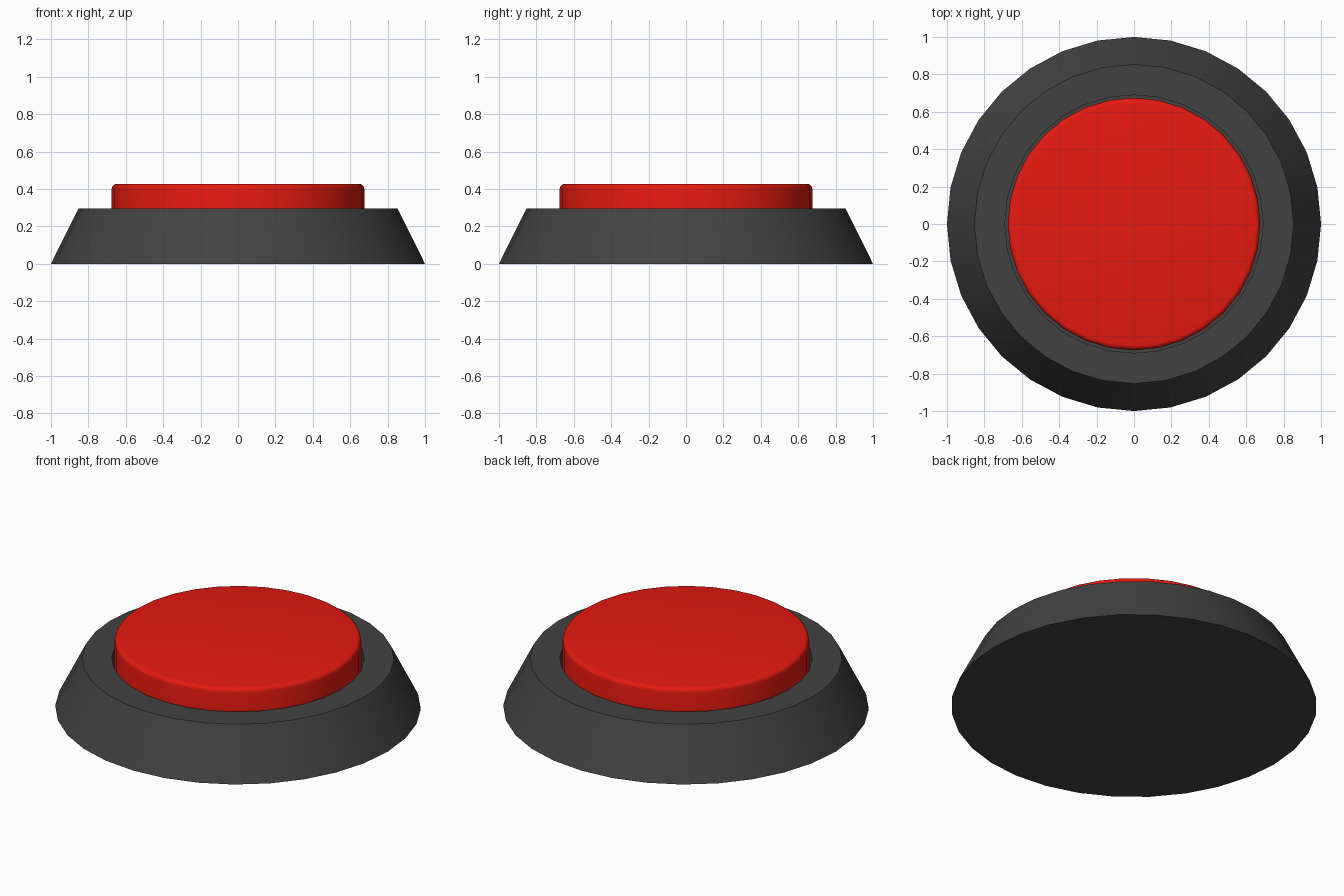
import bpy, bmesh, math

if "Cube" in bpy.data.objects:
    bpy.data.objects.remove(bpy.data.objects["Cube"])

SIDES = 32


def lathe(name, profile, color):
    """Revolve an (r, z) profile around z; the first and last rings are capped."""
    bm = bmesh.new()
    rings = []
    for r, z in profile:
        rings.append([bm.verts.new((r * math.cos(2 * math.pi * i / SIDES),
                                    r * math.sin(2 * math.pi * i / SIDES), z))
                      for i in range(SIDES)])
    for a, b in zip(rings, rings[1:]):
        for i in range(SIDES):
            j = (i + 1) % SIDES
            bm.faces.new((a[i], a[j], b[j], b[i]))
    bm.faces.new(rings[0][::-1])
    bm.faces.new(rings[-1])
    bmesh.ops.recalc_face_normals(bm, faces=bm.faces)
    mesh = bpy.data.meshes.new(name)
    bm.to_mesh(mesh)
    bm.free()
    obj = bpy.data.objects.new(name, mesh)
    bpy.context.collection.objects.link(obj)
    mat = bpy.data.materials.new(name + "_material")
    mat.diffuse_color = color
    mat.use_nodes = True
    mat.node_tree.nodes["Principled BSDF"].inputs["Base Color"].default_value = mat.diffuse_color
    mesh.materials.append(mat)
    bpy.ops.object.select_all(action='DESELECT')
    obj.select_set(True)
    bpy.context.view_layer.objects.active = obj
    bpy.ops.object.shade_smooth_by_angle(angle=math.radians(35))
    return obj


# Tapered housing with a round well for the button
lathe("base", [(1.0, 0.0), (0.853, 0.295), (0.69, 0.295), (0.69, 0.17)],
      (0.055, 0.055, 0.055, 1))

# Push button with a rounded top rim
R, TOP, B = 0.675, 0.427, 0.025
rim = [(R - B + B * math.cos(t), TOP - B + B * math.sin(t))
       for t in (math.pi / 2 * k / 4 for k in range(5))]
lathe("push_button", [(R, 0.17)] + rim, (0.8, 0.01, 0.005, 1))
